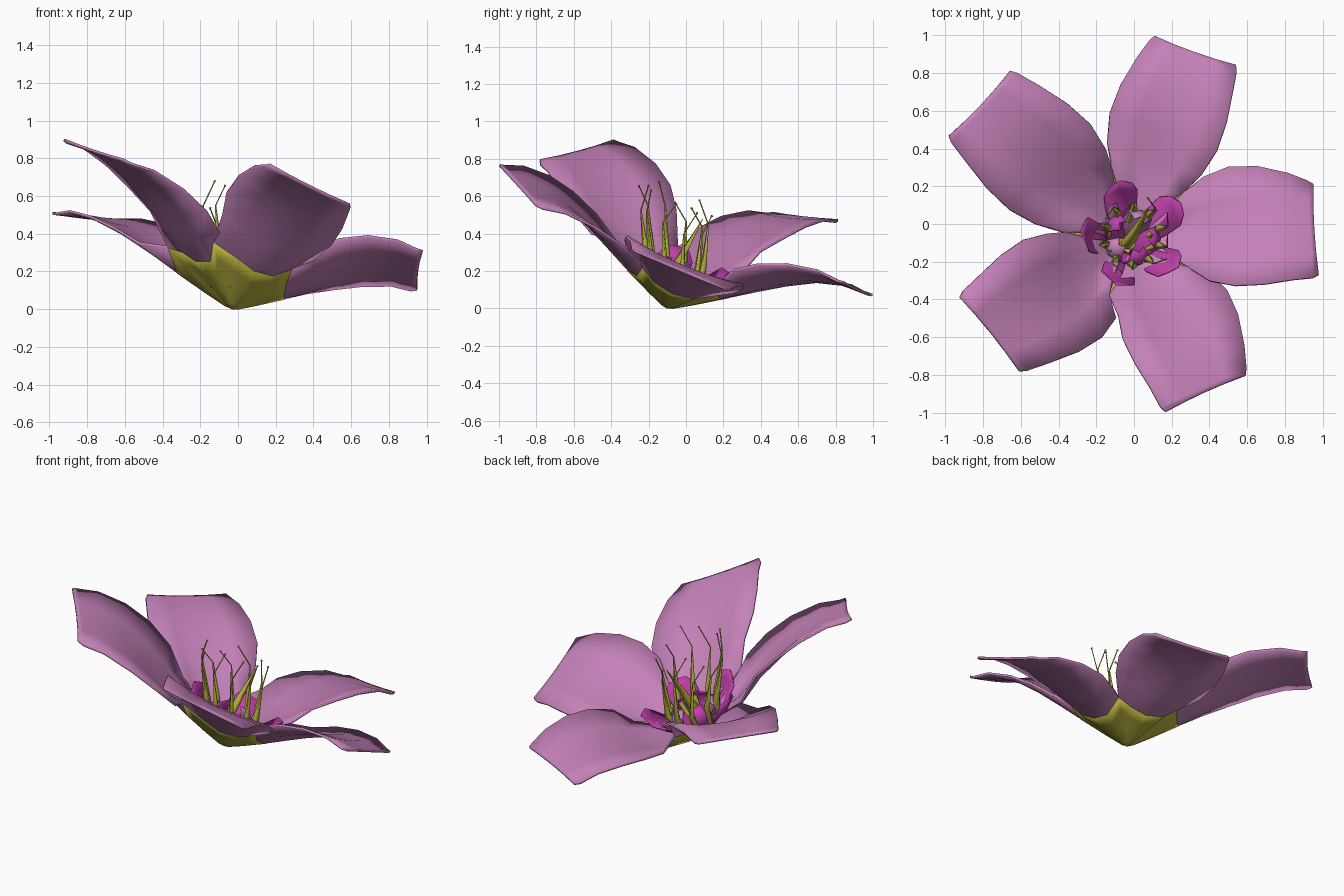
import bpy, bmesh, math, random
from mathutils import Vector

if "Cube" in bpy.data.objects:
    bpy.data.objects.remove(bpy.data.objects["Cube"])

random.seed(4)


def mat(name, rgb):
    m = bpy.data.materials.new(name)
    m.diffuse_color = (*rgb, 1)
    m.use_nodes = True
    m.node_tree.nodes["Principled BSDF"].inputs["Base Color"].default_value = m.diffuse_color
    return m


PINK = mat("petal_pink", (0.55, 0.22, 0.48))
OLIVE = mat("olive", (0.50, 0.47, 0.05))
MAGENTA = mat("magenta", (0.52, 0.05, 0.40))


def finish(ob, m, thick=0.0):
    ob.data.materials.append(m)
    if thick:
        mod = ob.modifiers.new("thickness", 'SOLIDIFY')
        mod.thickness = thick
        mod.offset = 0
    return ob


def grid_object(name, rows, m, thick, loop=False, pole=None):
    """Skin rows of points into a sheet, optionally closed round and capped."""
    bm = bmesh.new()
    vs = [[bm.verts.new(p) for p in r] for r in rows]
    n = len(rows[0])
    for a, b in zip(vs, vs[1:]):
        for j in range(n if loop else n - 1):
            k = (j + 1) % n
            bm.faces.new((a[j], b[j], b[k], a[k]))
    if pole is not None:
        p = bm.verts.new(pole)
        for j in range(n):
            bm.faces.new((p, vs[0][j], vs[0][(j + 1) % n]))
    for f in bm.faces:
        f.smooth = True
    me = bpy.data.meshes.new(name)
    bm.to_mesh(me)
    bm.free()
    ob = bpy.data.objects.new(name, me)
    bpy.context.collection.objects.link(ob)
    return finish(ob, m, thick)


# Large petals: each set by its two tip corners (clockwise, counter-clockwise)
APEX = Vector((-0.03, -0.10, 0.005))
TIPS = [((0.98, -0.28, 0.31), (0.95, 0.22, 0.10)),
        ((0.55, 0.84, 0.14), (0.10, 1.00, 0.07)),
        ((-0.65, 0.82, 0.47), (-0.99, 0.46, 0.51)),
        ((-0.93, -0.38, 0.90), (-0.60, -0.79, 0.79)),
        ((0.16, -1.00, 0.77), (0.60, -0.80, 0.55))]
# along, half width, rise at middle, rise at edge, edge shift along
ROWS = [(0.28, 0.85, 0.025, 0.10, 0.04),
        (0.44, 1.10, 0.05, 0.12, 0),
        (0.58, 1.26, 0.07, 0.13, 0),
        (0.73, 1.25, 0.08, 0.115, 0),
        (0.88, 1.13, 0.05, 0.07, 0),
        (0.97, 1.03, 0.01, 0.01, 0),
        (0.99, 0.96, 0.00, 0.00, 0.01)]
COLS = [-1, -0.5, 0, 0.5, 1]


def petal_rows(cw, ccw):
    cw, ccw = Vector(cw), Vector(ccw)
    e1 = (cw + ccw) / 2 - APEX
    e2 = (ccw - cw) / 2
    e3 = e1.cross(e2).normalized()
    return [[APEX + e1 * (s + ds * f * f) + e2 * (hw * f)
             + e3 * (wm + (we - wm) * f * f) for f in COLS]
            for s, hw, wm, we, ds in ROWS]


axis = Vector((0.241, 0.287, 0.927))
petals = [petal_rows(*t) for t in TIPS]
for i in range(5):      # neighbours meet in the valleys of the cup
    a, b = petals[i][0], petals[(i + 1) % 5][0]
    v = (a[-1] + b[0]) / 2
    if i == 3:
        v += Vector((-0.06, 0.01, 0.02))
    a[-1], b[0] = v.copy(), v.copy()
for i, rows in enumerate(petals):
    # narrowing claw that lines the inside of the cup
    mid = rows[0][2]
    claw = [[APEX.lerp(mid.lerp(p, w), f) + axis * 0.02 for p in rows[0]]
            for f, w in ((0.3, 0.7), (0.65, 0.8))]
    grid_object(f"petal_{i + 1}", claw + rows, PINK, 0.014)

# Olive cup with a scalloped rim shared with the petals
rim = [p for rows in petals for p in rows[0][:-1]]
cup_rows = [[APEX.lerp(p, f) - axis * d for p in rim]
            for f, d in ((0.12, 0.008), (0.45, 0.008), (0.75, 0.005), (1, 0.003))]
grid_object("cup", cup_rows, OLIVE, 0.012, True, APEX)

# Tilted frame used by the small inner parts
ORIGIN = Vector((-0.06, -0.13, 0.0))


def local(r, h, ang, side=0.0):
    d = Vector((math.cos(ang), math.sin(ang), 0))
    d.z = -(d.x * axis.x + d.y * axis.y) / axis.z
    t = axis.cross(d).normalized()
    return ORIGIN + d * r + axis * h + t * side


def small_petal(name, ang, prof, m):
    rows = [[local(r - 0.025 * f * f, h, ang, hw * f) for f in (-1, 0, 1)]
            for r, h, hw in prof]
    grid_object(name, rows, m, 0.008)


# Magenta outer ring and paler inner ring
OUTER = [(0.08, 0.08, 0.035), (0.18, 0.15, 0.085), (0.26, 0.23, 0.095), (0.29, 0.28, 0.06)]
INNER = [(0.05, 0.07, 0.03), (0.13, 0.14, 0.07), (0.15, 0.21, 0.065), (0.10, 0.26, 0.03)]
for i in range(5):
    small_petal(f"outer_scale_{i + 1}", math.radians(34 + 72 * i), OUTER, MAGENTA)
    small_petal(f"inner_scale_{i + 1}", math.radians(-2 + 72 * i), INNER,
                PINK if i % 2 else MAGENTA)


# Stamens: tapered stalk with a thin kinked tip
def stalk(name, pts, radii, depth):
    cu = bpy.data.curves.new(name, 'CURVE')
    cu.dimensions = '3D'
    cu.bevel_depth = depth
    cu.bevel_resolution = 0
    cu.use_fill_caps = True
    sp = cu.splines.new('POLY')
    sp.points.add(len(pts) - 1)
    for q, p, r in zip(sp.points, pts, radii):
        q.co = (*p, 1)
        q.radius = r
    ob = bpy.data.objects.new(name, cu)
    bpy.context.collection.objects.link(ob)
    return finish(ob, OLIVE)


for i in range(10):
    a = math.radians(16 + 36 * i)
    base = local(0.10, 0.09, a)
    mid = local(0.15, 0.24, a)
    top = mid + Vector((0.04 * math.cos(a), 0.03 * math.sin(a), random.uniform(0.21, 0.28)))
    b = a + random.uniform(1.2, 2.6)
    tip = top + Vector((0.07 * math.cos(b), 0.07 * math.sin(b), random.uniform(0.09, 0.14)))
    stalk(f"stamen_{i + 1}", [base, mid, top, tip], [0.7, 1, 0.2, 0.16], 0.02)
    bpy.ops.mesh.primitive_ico_sphere_add(subdivisions=1, radius=0.007, location=tip)
    ob = bpy.context.object
    ob.name = f"anther_{i + 1}"
    finish(ob, OLIVE)

# Broad central spike
stalk("pistil", [local(0, 0.06, 0), local(0, 0.22, 0), Vector((0.08, 0.09, 0.48))],
      [1, 1, 0.05], 0.03)
